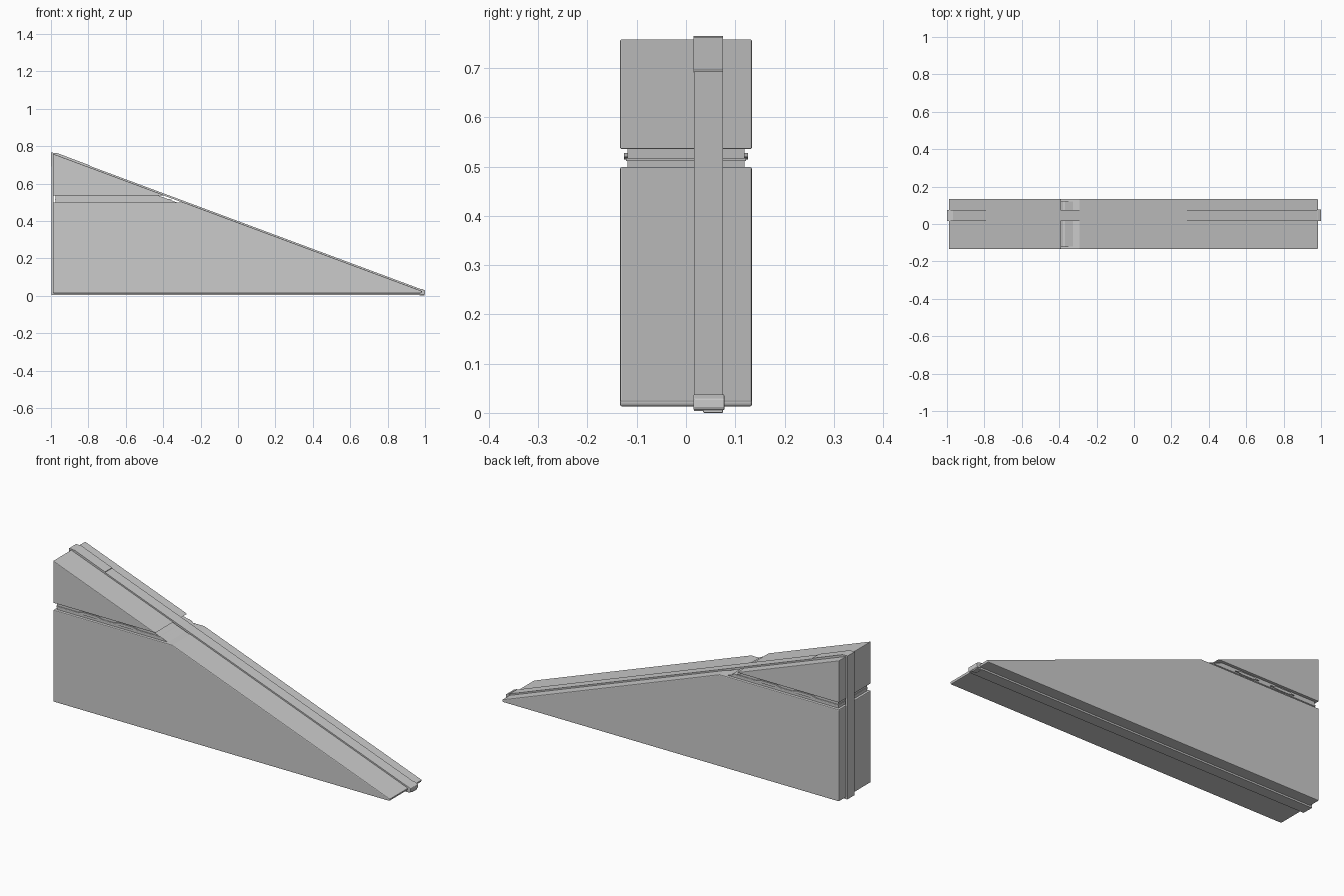
import bpy, bmesh, math

if "Cube" in bpy.data.objects:
    bpy.data.objects.remove(bpy.data.objects["Cube"])

SLOPE = 0.372
X_BACK, Z_TOP = -0.989, 0.759


def slope_x(z, inset=0.0):
    """x of the sloping face at height z, moved inwards by inset."""
    return X_BACK + (Z_TOP - z) / SLOPE - inset / math.sin(math.atan(SLOPE))


def slope_z(x, rise=0.0):
    return Z_TOP - SLOPE * (x - X_BACK) + rise


def finish(name, bm, bevel=0.0):
    bmesh.ops.recalc_face_normals(bm, faces=bm.faces)
    mesh = bpy.data.meshes.new(name)
    bm.to_mesh(mesh)
    bm.free()
    obj = bpy.data.objects.new(name, mesh)
    bpy.context.collection.objects.link(obj)
    if bevel:
        mod = obj.modifiers.new("Soft edges", "BEVEL")
        mod.width = bevel
        mod.segments = 2
        mod.limit_method = "ANGLE"
    return obj


def prism(name, profile, y0, y1, bevel=0.0):
    """Extrude an x-z profile between two y values."""
    bm = bmesh.new()
    a = [bm.verts.new((x, y0, z)) for x, z in profile]
    b = [bm.verts.new((x, y1, z)) for x, z in profile]
    bm.faces.new(a)
    bm.faces.new(b)
    n = len(a)
    for i in range(n):
        j = (i + 1) % n
        bm.faces.new((a[i], a[j], b[j], b[i]))
    return finish(name, bm, bevel)


def loop_band(name, outer, inner, y0, y1):
    """Closed band between an outer and an inner x-z profile."""
    bm = bmesh.new()
    rings = [[bm.verts.new((x, y, z)) for x, z in prof]
             for prof, y in ((outer, y0), (outer, y1), (inner, y1), (inner, y0))]
    n = len(outer)
    for k in range(4):
        p, q = rings[k], rings[(k + 1) % 4]
        for i in range(n):
            j = (i + 1) % n
            bm.faces.new((p[i], p[j], q[j], q[i]))
    return finish(name, bm)


def wedge_slice(name, z0, z1, inset, half_width, bevel=0.0):
    back = X_BACK + inset
    profile = [(back, z0), (slope_x(z0, inset), z0),
               (slope_x(z1, inset), z1), (back, z1)]
    return prism(name, profile, -half_width, half_width, bevel)


# Lower body with a blunt front tip
prism("lower_body", [(X_BACK, 0.013), (0.980, 0.013), (0.984, 0.025),
                     (slope_x(0.499), 0.499), (X_BACK, 0.499)],
      -0.134, 0.134, 0.004)

# Upper body cap
prism("upper_body", [(X_BACK, 0.536), (slope_x(0.536), 0.536), (X_BACK, Z_TOP)],
      -0.134, 0.134, 0.003)

# Recessed seam between the bodies, with its narrow ridge
wedge_slice("seam_core", 0.494, 0.541, 0.013, 0.119)
wedge_slice("seam_ridge", 0.511, 0.518, 0.010, 0.122, 0.001)

# Small pull tabs lying in the seam on both sides
for side, label in ((-1, "front"), (1, "back")):
    for i, x in enumerate((-0.78, -0.57)):
        tab = [(x - 0.07, 0.520), (x - 0.03, 0.514), (x + 0.03, 0.514),
               (x + 0.07, 0.520), (x + 0.04, 0.528), (x - 0.04, 0.528)]
        ys = sorted((side * 0.115, side * 0.126))
        prism(f"seam_tab_{label}_{i + 1}", tab, *ys)

# Strap wrapped around the whole wedge
outer = [(-0.997, 0.004), (0.990, 0.004), (0.990, slope_z(0.990, 0.008)),
         (-0.972, slope_z(-0.972, 0.008)), (-0.997, 0.763)]
inner = [(-0.987, 0.015), (0.974, 0.015), (0.974, slope_z(0.974, -0.003)),
         (-0.970, slope_z(-0.970, -0.003)), (-0.987, 0.754)]
loop_band("strap", outer, inner, 0.016, 0.075)

# Overlapping strap end at the top
prism("strap_end", [(-0.79, slope_z(-0.79, 0.006)), (-0.79, slope_z(-0.79, 0.011)),
                    (-0.968, slope_z(-0.968, 0.012)), (-1.0, 0.765),
                    (-1.0, 0.69), (-0.995, 0.69), (-0.995, 0.755),
                    (-0.970, slope_z(-0.970, 0.006))], 0.0155, 0.0755)

# Buckle at the front tip
prism("buckle", [(0.978, 0.006), (0.997, 0.006), (1.0, 0.012),
                 (1.0, 0.028), (0.978, 0.038)], 0.015, 0.078, 0.002)
prism("buckle_hook", [(0.970, 0.0), (0.996, 0.0), (0.996, 0.014), (0.970, 0.014)],
      0.035, 0.075, 0.002)
